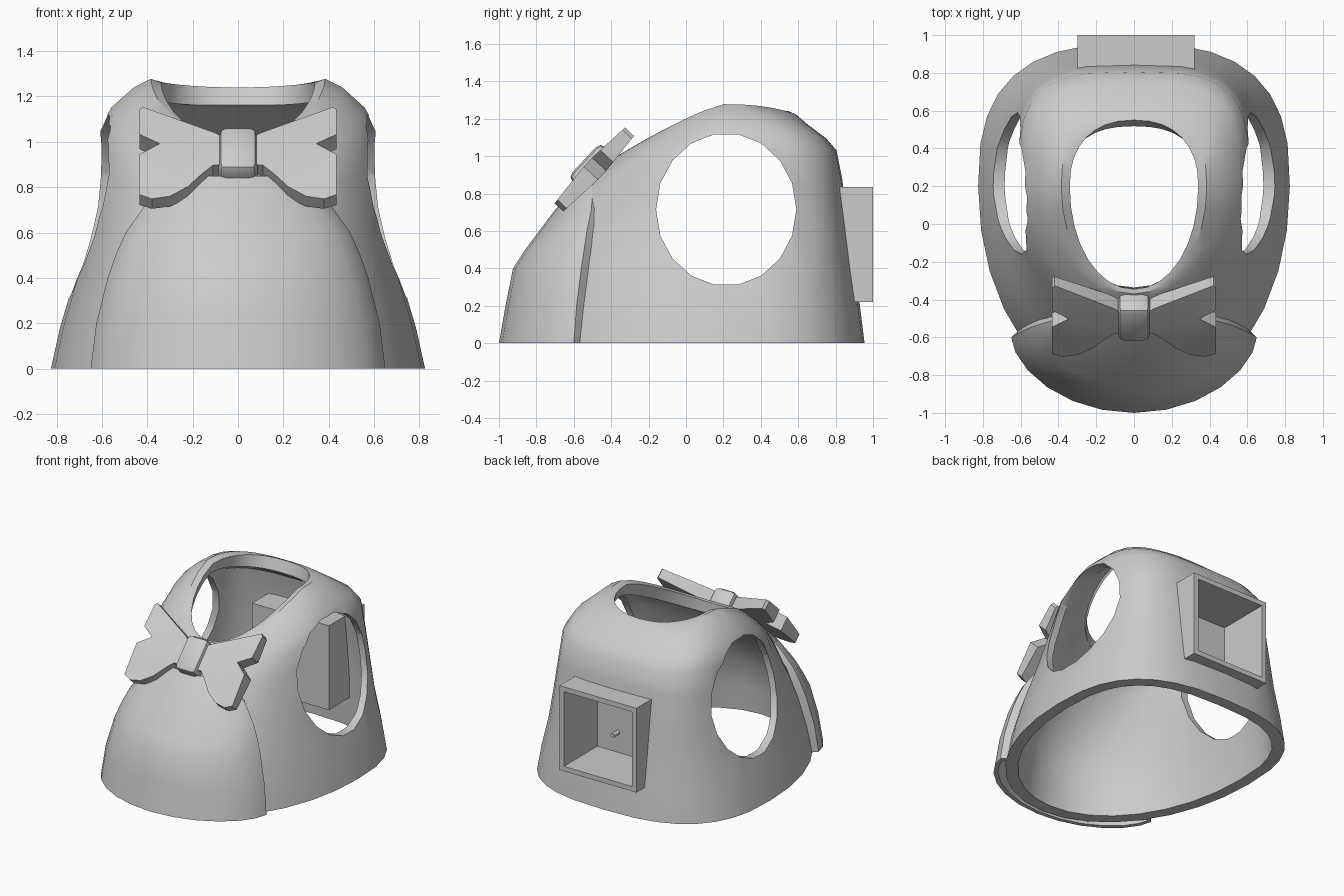
import bpy, bmesh, math
from mathutils import Matrix, Vector

cube = bpy.data.objects.get("Cube")
if cube:
    bpy.data.objects.remove(cube, do_unlink=True)

GREY = (0.6, 0.6, 0.6, 1)
mat = bpy.data.materials.new("plain grey")
mat.use_nodes = True
mat.diffuse_color = GREY
mat.node_tree.nodes["Principled BSDF"].inputs["Base Color"].default_value = GREY


def make(name, bm, smooth=None):
    bmesh.ops.recalc_face_normals(bm, faces=bm.faces)
    me = bpy.data.meshes.new(name)
    bm.to_mesh(me)
    bm.free()
    me.materials.append(mat)
    ob = bpy.data.objects.new(name, me)
    bpy.context.collection.objects.link(ob)
    if smooth:
        shade(ob, smooth)
    return ob


def activate(ob):
    bpy.ops.object.select_all(action='DESELECT')
    ob.select_set(True)
    bpy.context.view_layer.objects.active = ob


def shade(ob, angle):
    activate(ob)
    bpy.ops.object.shade_smooth_by_angle(angle=math.radians(angle))


def modify(ob, kind, **settings):
    mod = ob.modifiers.new(kind.title(), kind)
    for key, value in settings.items():
        setattr(mod, key, value)
    activate(ob)
    bpy.ops.object.modifier_apply(modifier=mod.name)


def flatten_base(ob):
    for v in ob.data.vertices:
        if v.co.z < 0.04:
            v.co.z = 0


def loft(rows, closed):
    """Skin a list of equally long point rows."""
    bm = bmesh.new()
    grid = [[bm.verts.new(p) for p in row] for row in rows]
    n = len(rows[0])
    for a, b in zip(grid, grid[1:]):
        for i in range(n if closed else n - 1):
            j = (i + 1) % n
            bm.faces.new((a[i], a[j], b[j], b[i]))
    return bm


def box(lo, hi):
    lo, hi = Vector(lo), Vector(hi)
    bm = bmesh.new()
    bmesh.ops.create_cube(bm, size=1, matrix=Matrix.Translation((lo + hi) / 2)
                          @ Matrix.Diagonal((*(hi - lo), 1)))
    return bm


def cut(ob, cutter):
    cutter.hide_render = True
    modify(ob, 'BOOLEAN', object=cutter, operation='DIFFERENCE', solver='EXACT')
    bpy.data.objects.remove(cutter, do_unlink=True)


def power(v, n):
    return math.copysign(abs(v) ** (2 / n), v)


# Body rings: half width, front y, back y, front z, side z, back z, back squareness, wall weight
MID, SEGS = 0.2, 32
RINGS = [
    (.825, -.95, .955, 0, 0, 0, 2.7, 1),
    (.785, -.92, .93, .2, .18, .2, 2.8, .85),
    (.72, -.87, .90, .4, .4, .4, 3, .6),
    (.67, -.73, .87, .61, .62, .62, 3.3, .55),
    (.632, -.6, .835, .8, .85, .88, 3.5, .55),
    (.612, -.5, .805, .89, 1.05, 1.03, 3.5, .6),
    (.56, -.44, .75, .94, 1.15, 1.095, 3.4, .8),
    (.46, -.39, .65, .985, 1.24, 1.17, 3, 1),
    (.385, -.37, .585, 1.0, 1.278, 1.225, 2.5, 1),
    (.34, -.345, .55, 1.0, 1.262, 1.24, 2.3, 1),
]


def ring(hw, yf, yb, zf, zs, zb, square, _):
    pts = []
    for i in range(SEGS):
        a = 2 * math.pi * i / SEGS
        c, s = math.cos(a), math.sin(a)
        if s > 0:
            n, reach, rise = square, yb - MID, (zb - zs) * s * s
        else:
            n, reach, rise = 2.05, MID - yf, (zf - zs) * abs(s) ** 1.2
        pts.append((hw * power(c, n), MID + reach * power(s, n), zs + rise))
    return pts


# Shell wall is thick at the base and neck, thinner around the arms
body = make("body_shell", loft([ring(*r) for r in RINGS], True))
group = body.vertex_groups.new(name="wall")
for i, r in enumerate(RINGS):
    group.add(list(range(i * SEGS, (i + 1) * SEGS)), r[-1], 'REPLACE')
modify(body, 'SOLIDIFY', thickness=0.085, offset=-1, vertex_group="wall")
flatten_base(body)

# Arm openings, one each side
for side in (-1, 1):
    bm = bmesh.new()
    bmesh.ops.create_cone(bm, cap_ends=True, segments=18, radius1=1, radius2=1, depth=0.6,
                          matrix=Matrix.Translation((side * 0.75, 0.215, 0.715))
                          @ Matrix.Diagonal((1, 0.375, 0.408, 1))
                          @ Matrix.Rotation(math.pi / 2, 4, 'Y'))
    cut(body, make("arm_cutter", bm))

# Opening in the back for the recessed box
cut(body, make("back_cutter", box((-.28, .59, .24), (.3, 1.1, .815))))
shade(body, 35)

# Recessed box on the back: frame, then pushed-in floor
bm = box((-.30, .59, .22), (.32, 1.0, .835))
back = max(bm.faces, key=lambda f: f.calc_center_median().y)
bmesh.ops.inset_region(bm, faces=[back], thickness=0.05)
inner = bmesh.ops.extrude_discrete_faces(bm, faces=[back])["faces"][0]
bmesh.ops.translate(bm, verts=inner.verts, vec=(0, -.385, 0))
make("back_box", bm)

# Small knob on the box floor
bm = bmesh.new()
bmesh.ops.create_cone(bm, cap_ends=True, segments=10, radius1=.016, radius2=.016, depth=.06,
                      matrix=Matrix.Translation((.12, .645, .4)) @ Matrix.Rotation(math.pi / 2, 4, 'X'))
make("box_knob", bm, 40)

# Front panel rows: z, half width, y at the edge, y at the centre
PANEL = [(0, .65, -.6, -1), (.2, .625, -.585, -.965), (.4, .575, -.56, -.925),
         (.5, .54, -.545, -.86), (.6, .495, -.53, -.785), (.72, .41, -.505, -.695),
         (.85, .25, -.5, -.575)]
rows = []
for z, w, edge, mid in PANEL:
    us = [math.sin(math.radians(a)) for a in range(-90, 91, 15)]
    row = [(w * u, edge + (mid - edge) * max(0, 1 - u * u) ** 0.6, z) for u in us]
    # Turn the side edges in to meet the body, less so higher up
    turn = .06 - .045 * z
    rows.append([(turn - w, edge + turn, z)] + row + [(w - turn, edge + turn, z)])
panel = make("front_panel", loft(rows, False))
if panel.data.polygons[len(us) // 2].normal.y > 0:
    panel.data.flip_normals()
modify(panel, 'SOLIDIFY', thickness=0.03, offset=-1)
flatten_base(panel)
shade(panel, 35)

# Bow, drawn flat then tilted back to lie on the chest; wings swell towards the middle
TILT = Matrix.Translation((0, -.485, .935)) @ Matrix.Rotation(math.radians(-43), 4, 'X')
WING = [(.05, .06), (.1, .1), (.42, .268), (.435, .25), (.435, .09), (.345, .03),
        (.435, -.035), (.435, -.26), (.38, -.285), (.3, -.27), (.22, -.215), (.16, -.145),
        (.11, -.095), (.05, -.09)]
for side, label in ((1, "left"), (-1, "right")):
    rows = []
    for face_side in (-1, 1):
        rows.append([(side * x, face_side * (.032 + .022 * (1 - abs(v) / .285)), v)
                     for x, v in WING])
    bm = loft(rows, True)
    bmesh.ops.holes_fill(bm, edges=bm.edges[:], sides=0)
    bmesh.ops.triangulate(bm, faces=[f for f in bm.faces if len(f.verts) > 4])
    bm.transform(TILT)
    make("bow_wing_" + label, bm, 25)

bm = box((-.085, -.075, -.135), (.085, .085, .12))
bmesh.ops.bevel(bm, geom=bm.edges[:], offset=.035, segments=2, profile=.5, affect='EDGES')
bm.transform(TILT)
make("bow_knot", bm, 30)
